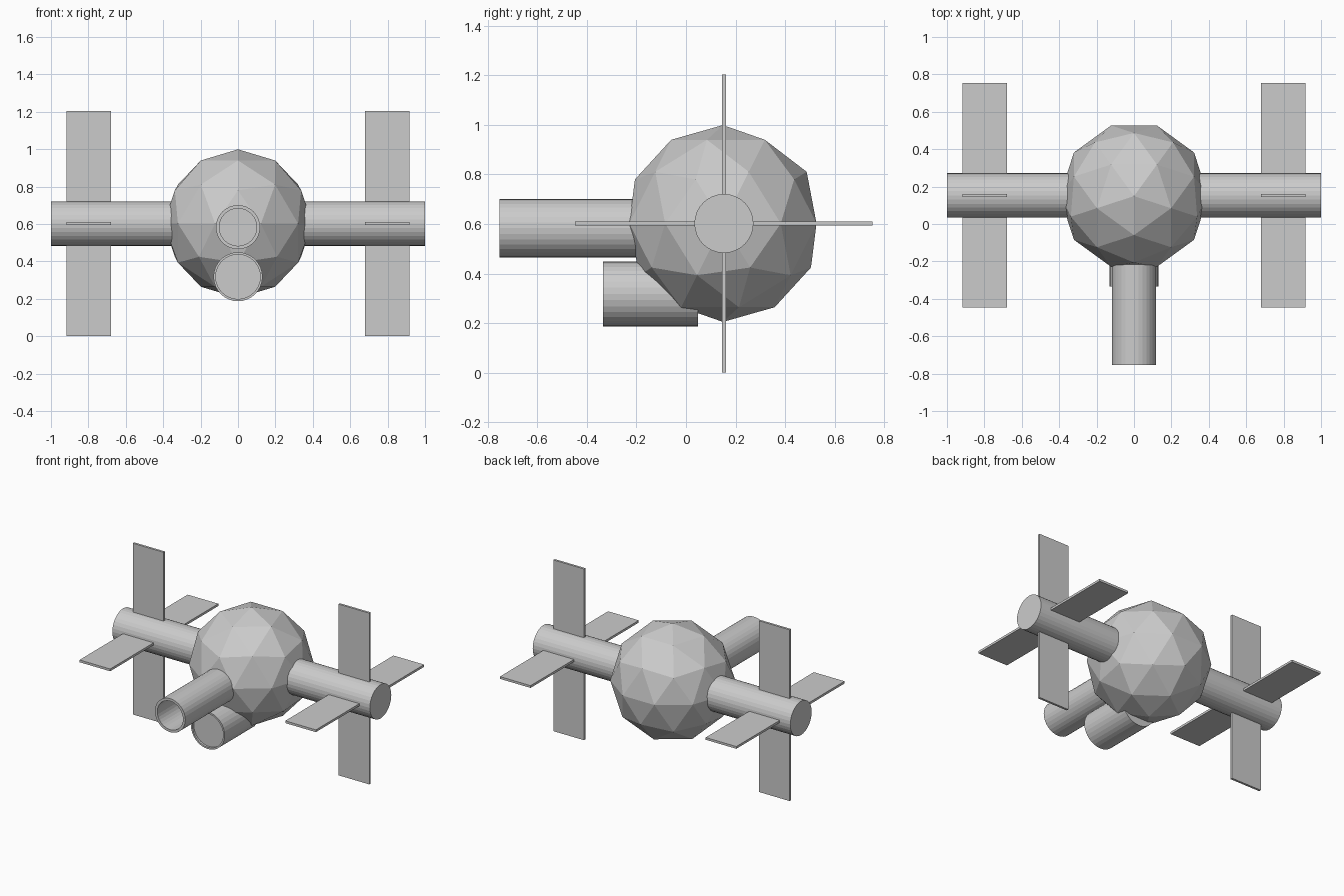
import bpy, bmesh
from math import pi
from mathutils import Matrix

if "Cube" in bpy.data.objects:
    bpy.data.objects.remove(bpy.data.objects["Cube"])

CY, CZ = 0.153, 0.602   # hub centre


def make(name, bm):
    bmesh.ops.recalc_face_normals(bm, faces=bm.faces)
    me = bpy.data.meshes.new(name)
    bm.to_mesh(me)
    bm.free()
    ob = bpy.data.objects.new(name, me)
    bpy.context.collection.objects.link(ob)
    return ob


def box(name, lo, hi):
    bm = bmesh.new()
    size = [b - a for a, b in zip(lo, hi)]
    mid = [(a + b) / 2 for a, b in zip(lo, hi)]
    bmesh.ops.create_cube(bm, size=1, matrix=Matrix.Translation(mid) @ Matrix.Diagonal((*size, 1)))
    return make(name, bm)


def barrel(name, z, r, r_in, y_front, y_back, depth):
    """Cylinder along y with a recessed mouth at its front end."""
    bm = bmesh.new()
    place = Matrix.Translation((0, (y_front + y_back) / 2, z)) @ Matrix.Rotation(pi / 2, 4, 'X')
    bmesh.ops.create_cone(bm, cap_ends=True, segments=32, radius1=r, radius2=r,
                          depth=y_back - y_front, matrix=place)
    mouth = min((f for f in bm.faces if len(f.verts) > 4), key=lambda f: f.calc_center_median().y)
    bmesh.ops.inset_region(bm, faces=[mouth], thickness=r - r_in)
    floor = bmesh.ops.extrude_discrete_faces(bm, faces=[mouth])['faces'][0]
    bmesh.ops.translate(bm, verts=floor.verts, vec=(0, depth, 0))
    return make(name, bm)


# Faceted central hub
bm = bmesh.new()
bmesh.ops.create_icosphere(bm, subdivisions=2, radius=0.397,
                           matrix=Matrix.Translation((0, CY - 0.004, CZ)) @ Matrix.Rotation(-pi / 2, 4, 'Z'))
make("hub", bm)

# Side arms and their crossed panels
for side, s in (("left", -1), ("right", 1)):
    bm = bmesh.new()
    bmesh.ops.create_cone(bm, cap_ends=True, segments=32, radius1=0.119, radius2=0.119, depth=0.75,
                          matrix=Matrix.Translation((s * 0.625, CY, CZ)) @ Matrix.Rotation(pi / 2, 4, 'Y'))
    make(side + "_arm", bm)
    x0, x1 = sorted((s * 0.68, s * 0.918))
    t = 0.008
    box(side + "_vertical_panel", (x0, CY - t, CZ - 0.601), (x1, CY + t, CZ + 0.601))
    box(side + "_horizontal_panel", (x0, CY - 0.6, CZ - t), (x1, CY + 0.6, CZ + t))

# Front barrels: long hollow one above, short shallow-faced one below
barrel("upper_barrel", 0.583, 0.118, 0.1, -0.753, -0.05, 0.52)
barrel("lower_barrel", 0.318, 0.131, 0.119, -0.335, 0.048, 0.015)
